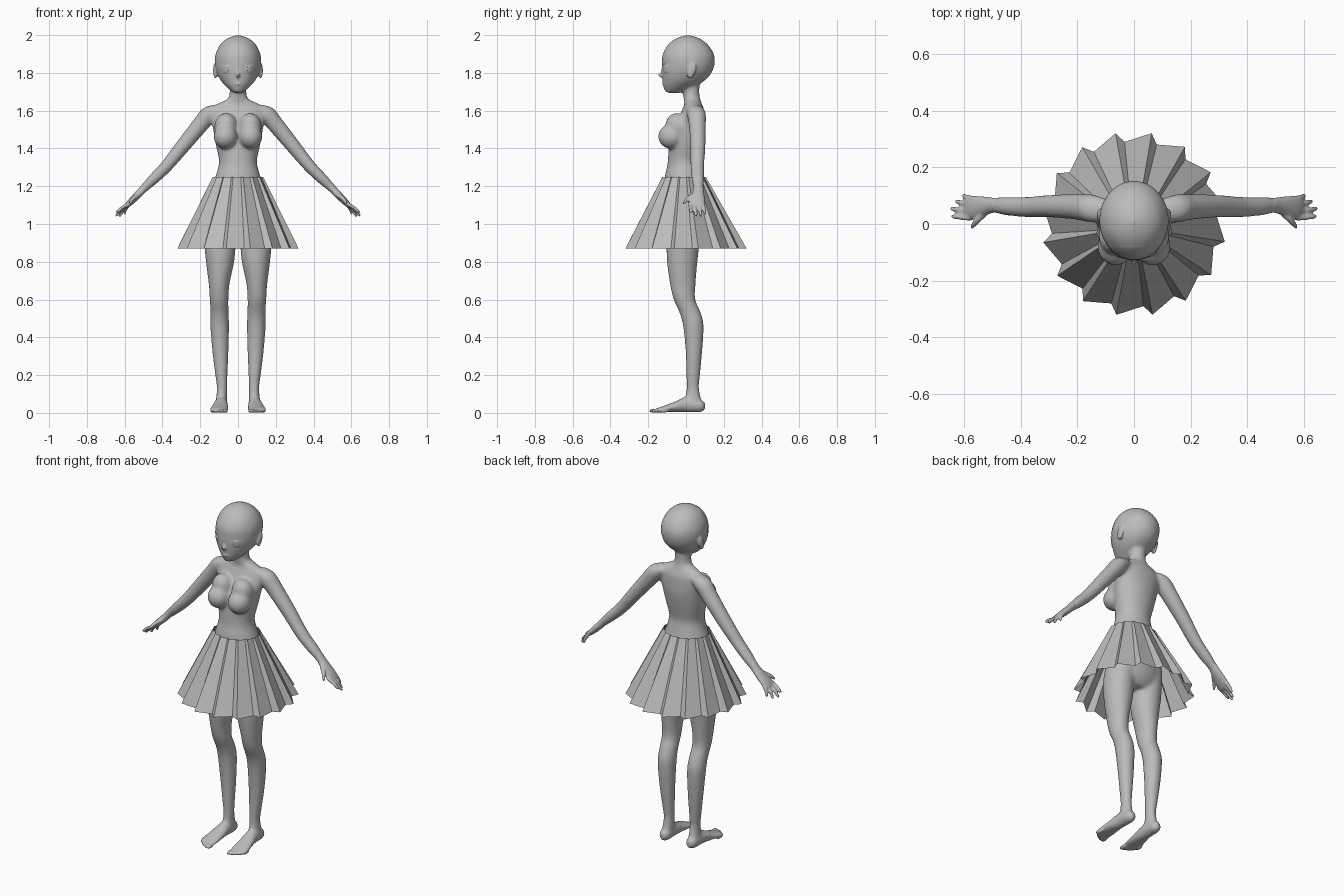
import bpy, bmesh, math
from mathutils import Vector, Matrix
from mathutils.bvhtree import BVHTree

if "Cube" in bpy.data.objects:
    bpy.data.objects.remove(bpy.data.objects["Cube"], do_unlink=True)

grey = bpy.data.materials.new("plain grey")
grey.use_nodes = True
grey.diffuse_color = (0.5, 0.5, 0.5, 1)
grey.node_tree.nodes["Principled BSDF"].inputs["Base Color"].default_value = (0.5, 0.5, 0.5, 1)

X, Y, Z = Vector((1, 0, 0)), Vector((0, 1, 0)), Vector((0, 0, 1))
ARM_UP = Vector((0.77, 0, 0.63))


def make_object(name, bm, smooth):
    mesh = bpy.data.meshes.new(name)
    bm.to_mesh(mesh)
    bm.free()
    mesh.materials.append(grey)
    for face in mesh.polygons:
        face.use_smooth = smooth
    obj = bpy.data.objects.new(name, mesh)
    bpy.context.collection.objects.link(obj)
    return obj


def spline(keys, steps):
    """Smooth interpolation through a list of number tuples."""
    out = []
    for i in range(len(keys) - 1):
        a, b, c, d = (keys[max(0, min(len(keys) - 1, i + k))] for k in (-1, 0, 1, 2))
        for s in range(steps):
            t = s / steps
            out.append([q + t / 2 * (r - p + t * (2*p - 5*q + 4*r - e + t * (3*q - p - 3*r + e)))
                        for p, q, r, e in zip(a, b, c, d)])
    return out + [list(keys[-1])]


def loft(bm, keys, u=X, v=Y, side=1, steps=6, sides=28):
    """Closed tube; each key is x, y, z, radius along u, radius along v."""
    rings = []
    for x, y, z, ru, rv in spline(keys, steps):
        ring = []
        for k in range(sides):
            a = math.tau * k / sides
            p = Vector((x, y, z)) + u * (ru * math.cos(a)) + v * (rv * math.sin(a))
            ring.append(bm.verts.new((p.x * side, p.y, p.z)))
        rings.append(ring)
    for low, high in zip(rings, rings[1:]):
        for k in range(sides):
            n = (k + 1) % sides
            bm.faces.new((low[k], low[n], high[n], high[k]))
    bm.faces.new(rings[0])
    bm.faces.new(rings[-1])


def blob(bm, centre, radii, side=1, tilt=0):
    matrix = (Matrix.Translation((centre[0] * side, centre[1], centre[2]))
              @ Matrix.Rotation(tilt, 4, 'X') @ Matrix.Diagonal((*radii, 1)))
    bmesh.ops.create_uvsphere(bm, u_segments=24, v_segments=16, radius=1, matrix=matrix)


body = bmesh.new()

# head: z, y centre, half width, half depth
head = [(1.692, -.065, .012, .03), (1.7, -.062, .032, .046), (1.73, -.035, .066, .085),
        (1.76, -.012, .092, .112), (1.8, .004, .112, .132), (1.85, .012, .122, .14),
        (1.9, .013, .118, .135), (1.95, .011, .095, .105), (1.98, .01, .062, .067),
        (1.995, .01, .028, .03), (2, .01, .008, .008)]
loft(body, [(0, y, z, a, b) for z, y, a, b in head], sides=48)
blob(body, (0, -.124, 1.785), (.011, .024, .013), tilt=-.3)
blob(body, (0, -.118, 1.8), (.008, .016, .03), tilt=-.2)
blob(body, (0, -.117, 1.741), (.018, .01, .006))
blob(body, (0, -.112, 1.731), (.014, .009, .006))

# neck and torso
torso = [(1.8, .035, .04, .04), (1.7, .028, .045, .043), (1.668, .03, .05, .044),
         (1.652, .034, .075, .044), (1.635, .038, .112, .046), (1.605, .038, .14, .058),
         (1.56, .03, .145, .07), (1.5, .015, .132, .086), (1.42, 0, .118, .09),
         (1.34, -.01, .101, .086), (1.3, -.01, .105, .091), (1.25, -.01, .12, .102),
         (1.15, 0, .152, .115), (1.03, 0, .172, .112), (.94, 0, .15, .09), (.89, 0, .1, .055)]
loft(body, [(0, y, z, a, b) for z, y, a, b in torso], sides=48)

arm = [(.1, .05, 1.615, .028, .04), (.15, .055, 1.585, .046, .05), (.2, .06, 1.525, .045, .046),
       (.29, .063, 1.415, .04, .041), (.38, .06, 1.305, .034, .037), (.45, .063, 1.235, .03, .034),
       (.5, .066, 1.185, .022, .028), (.535, .062, 1.15, .02, .036), (.57, .058, 1.115, .017, .042),
       (.593, .056, 1.092, .011, .037)]
finger_tips = [(.605, .1, 1.052), (.63, .08, 1.04), (.648, .054, 1.042), (.645, .027, 1.06)]
leg = [(.09, 0, 1.02, .075, .095), (.095, -.015, .9, .083, .088), (.095, -.02, .8, .075, .081),
       (.1, -.017, .68, .055, .068), (.1, -.008, .6, .05, .058), (.098, .022, .53, .049, .057),
       (.097, .039, .46, .05, .055), (.093, .042, .32, .043, .044), (.088, .038, .2, .033, .037),
       (.085, .036, .13, .028, .034), (.088, .04, .05, .03, .045), (.09, .042, .015, .022, .035)]
foot = [(.088, .1, .036, .012, .016), (.088, .075, .038, .03, .033), (.09, 0, .045, .035, .041),
        (.095, -.06, .032, .042, .027), (.1, -.12, .02, .048, .016), (.1, -.152, .015, .044, .011)]

for s in (1, -1):
    # bust and ears
    blob(body, (.066, -.078, 1.463), (.064, .07, .066), s)
    blob(body, (.064, -.042, 1.515), (.062, .064, .075), s, .5)
    blob(body, (.12, .03, 1.812), (.012, .022, .043), s, -.3)
    # arms, hands and legs
    loft(body, arm, ARM_UP, Y, s)
    for i, (x, y, z) in enumerate(finger_tips):
        base = Vector((.575, .09 - .023 * i, 1.108))
        tip = Vector((x, y, z))
        middle = base.lerp(tip, .55) + ARM_UP * .004
        loft(body, [(*base, .011, .011), (*middle, .01, .0095), (*base.lerp(tip, .9), .009, .008),
                    (*tip, .004, .004)], ARM_UP, Y, s, 4, 14)
    loft(body, [(.52, .045, 1.16, .012, .014), (.55, .016, 1.14, .012, .013),
                (.568, -.004, 1.118, .01, .01), (.576, -.014, 1.105, .005, .005)],
         ARM_UP, Y, s, 4, 14)
    loft(body, leg, side=s)
    loft(body, foot, X, Z, s)
    # toes
    for i in range(5):
        size = .0125 - .001 * i
        blob(body, (.066 + .0178 * i, -.168 + .006 * i * i / 2, .011), (size, .028, .011), s)

# fuse everything into one skin, then soften it except on the fine parts
bmesh.ops.recalc_face_normals(body, faces=body.faces)
skin = make_object("body", body, True)
remesh = skin.modifiers.new("fuse", 'REMESH')
remesh.mode = 'VOXEL'
remesh.voxel_size = .005
depsgraph = bpy.context.evaluated_depsgraph_get()
fused = bpy.data.meshes.new_from_object(skin.evaluated_get(depsgraph))
skin.modifiers.clear()
bm = bmesh.new()
bm.from_mesh(fused)


def is_fine(p):
    on_face = p.z > 1.7 and (p.y < -.08 or abs(p.x) > .108)
    return abs(p.x) > .5 or p.z < .06 or on_face


soft = [v for v in bm.verts if not is_fine(v.co)]
for group, rounds in ((bm.verts[:], 3), (soft, 25)):
    for _ in range(rounds):
        bmesh.ops.smooth_vert(bm, verts=group, factor=.5,
                              use_axis_x=True, use_axis_y=True, use_axis_z=True)
face_tree = BVHTree.FromBMesh(bm)
bm.to_mesh(skin.data)
bm.free()
for face in skin.data.polygons:
    face.use_smooth = True


def on_face(x, z, lift):
    hit = face_tree.ray_cast(Vector((x, -1, z)), Y)[0]
    return Vector((x, (hit.y if hit else -.08) - lift, z))


def oval(name, x, z, rx, rz, lift):
    """Thin oval plate that follows the face."""
    bm = bmesh.new()
    rings = []
    for j in range(1, 5):
        angles = [math.tau * k / 24 for k in range(24)]
        rings.append([bm.verts.new(on_face(x + rx * j / 4 * math.cos(a), z + rz * j / 4 * math.sin(a),
                                           lift if j < 4 else 0)) for a in angles])
    bm.faces.new(rings[0])
    for a, b in zip(rings, rings[1:]):
        for k in range(24):
            n = (k + 1) % 24
            bm.faces.new((a[k], b[k], b[n], a[n]))
    make_object(name, bm, True)


def strip(name, x, z, half, rise, thick, lift):
    """Thin arched plate, tapered at both ends."""
    bm = bmesh.new()
    rows = []
    for k in range(13):
        t = k / 6 - 1
        edge = z + rise * (1 - t * t)
        w = thick * (1.1 - abs(t))
        rows.append([bm.verts.new(on_face(x + half * t, edge + d * w, lift)) for d in (-1, 1)])
    for a, b in zip(rows, rows[1:]):
        bm.faces.new((a[0], b[0], b[1], a[1]))
    make_object(name, bm, False)


# eyes, lashes, brows and mouth
for s, label in ((1, "left"), (-1, "right")):
    oval(label + "_eye", .068 * s, 1.82, .036, .027, .002)
    oval(label + "_iris", .066 * s, 1.82, .018, .024, .005)
    strip(label + "_upper_lash", .07 * s, 1.828, .042, .022, .004, .006)
    strip(label + "_lower_lash", .07 * s, 1.799, .026, -.008, .0015, .004)
    strip(label + "_brow", .066 * s, 1.864, .036, .01, .002, .003)
strip("mouth_line", 0, 1.737, .02, -.002, .0012, .002)

# pleated skirt: flat sawtooth folds from waist to hem
PLEATS = 16
bm = bmesh.new()
columns = []
for i in range(PLEATS):
    for turn, hem, waist in ((0, .327, 1.06), (.78, .292, 1)):
        a = math.tau * (i + turn) / PLEATS + math.radians(11.5)
        c, d = math.cos(a), math.sin(a)
        columns.append((bm.verts.new((.128 * waist * c, .11 * waist * d - .01, 1.25)),
                        bm.verts.new((hem * c, hem * d, .87))))
for a, b in zip(columns, columns[1:] + columns[:1]):
    bm.faces.new((a[1], b[1], b[0], a[0]))
make_object("pleated_skirt", bm, False)
